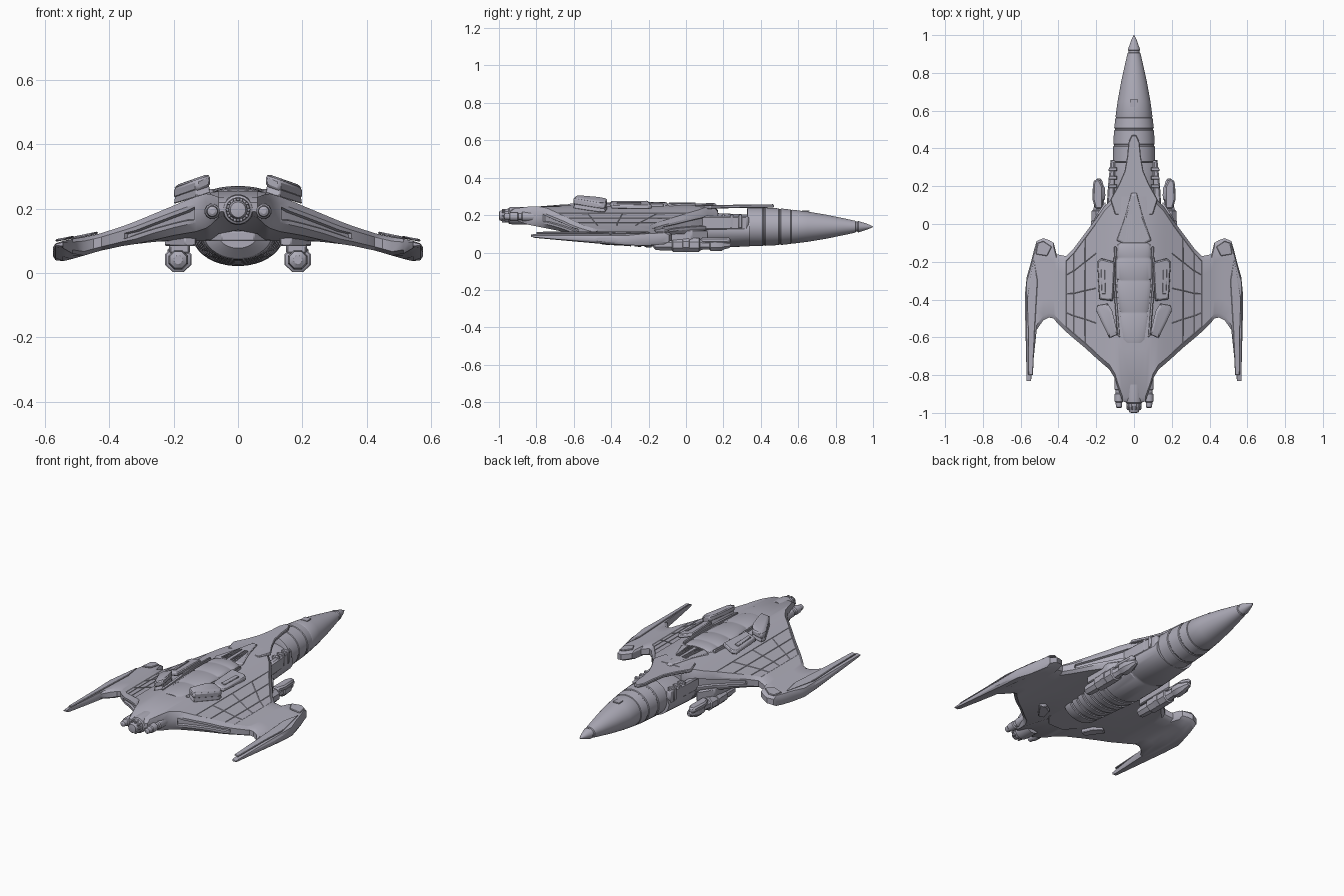
import bpy, bmesh, math
from mathutils import Vector

old_cube = bpy.data.objects.get("Cube")
if old_cube:
    bpy.data.objects.remove(old_cube, do_unlink=True)

hull_grey = bpy.data.materials.new("hull_grey")
hull_grey.use_nodes = True
hull_grey.diffuse_color = (.42, .41, .48, 1)
hull_grey.node_tree.nodes["Principled BSDF"].inputs["Base Color"].default_value = (.42, .41, .48, 1)


def finish(name, bm, mirror=False, bevel=0):
    """Turn a bmesh into a shaded object, optionally mirrored and bevelled."""
    bmesh.ops.recalc_face_normals(bm, faces=bm.faces[:])
    mesh = bpy.data.meshes.new(name)
    bm.to_mesh(mesh)
    bm.free()
    mesh.materials.append(hull_grey)
    mesh.shade_smooth()
    mesh.set_sharp_from_angle(angle=math.radians(30))
    obj = bpy.data.objects.new(name, mesh)
    bpy.context.collection.objects.link(obj)
    if bevel:
        mod = obj.modifiers.new("soft_edges", "BEVEL")
        mod.width, mod.segments, mod.limit_method = bevel, 1, "ANGLE"
    if mirror:
        mod = obj.modifiers.new("other_side", "MIRROR")
        mod.use_clip, mod.merge_threshold = True, .0005
    return obj


def loft(bm, rings):
    """Bridge closed rings of points and cap both ends."""
    rows = [[bm.verts.new(p) for p in ring] for ring in rings]
    count = len(rows[0])
    strips = []
    for a, b in zip(rows, rows[1:]):
        strips.append([bm.faces.new((a[i], a[(i + 1) % count], b[(i + 1) % count], b[i]))
                       for i in range(count)])
    return rows, strips


def turned(name, profile, x=0, z=0, flat=1, sides=32, mirror=False):
    """Body turned about the y axis from (y, radius) pairs, squashed in z by flat."""
    bm = bmesh.new()
    rings = []
    for y, r in profile:
        angles = [math.tau * (i + .5) / sides for i in range(sides)]
        rings.append([(x + r * math.cos(a), y, z + flat * r * math.sin(a)) for a in angles])
    rows, _ = loft(bm, rings)
    bm.faces.new(rows[0])
    bm.faces.new(rows[-1])
    return finish(name, bm, mirror)


def plate(name, outline, base, height, slope=0, mirror=False, bevel=.004, taper=1):
    """Extruded outline; its height falls by slope per unit of |x|."""
    bm = bmesh.new()
    mid = sum((Vector(p) for p in outline), Vector((0, 0))) / len(outline)
    rings = []
    for lift, scale in ((0, 1), (height, taper)):
        points = [mid + (Vector(p) - mid) * scale for p in outline]
        rings.append([(p.x, p.y, base + lift - slope * abs(p.x)) for p in points])
    rows, _ = loft(bm, rings)
    bm.faces.new(rows[0])
    bm.faces.new(rows[1])
    return finish(name, bm, mirror, bevel)


def both_sides(half):
    return half + [(-x, y) for x, y in reversed(half)]


# Wing body: span stations of x, front y, rear y, top z, bottom z
stations = [
    (0, -.95, .17, .256, .12), (.06, -.94, .17, .255, .11), (.085, -.87, .17, .25, .1),
    (.1, -.82, .15, .247, .1), (.13, -.77, .12, .238, .1), (.16, -.745, .09, .227, .1),
    (.2, -.71, .03, .21, .1), (.26, -.655, -.05, .185, .097), (.32, -.605, -.13, .16, .09),
    (.36, -.57, -.17, .145, .084), (.41, -.52, -.16, .129, .073), (.425, -.5, -.1, .124, .07),
    (.45, -.495, -.085, .118, .063), (.48, -.51, -.075, .112, .054),
    (.515, -.56, -.09, .106, .044), (.53, -.7, -.14, .103, .04), (.545, -.83, -.2, .1, .037),
    (.568, -.83, -.28, .092, .04), (.576, -.5, -.36, .08, .05)]


def wing_ring(x, front, rear, top, bottom):
    length = rear - front
    lip = min(.025, length * .2)
    ys = [front, front + lip] + [front + length * k / 4 for k in (1, 2, 3)] + [rear - lip, rear]
    upper, lower = [], []
    for i, y in enumerate(ys):
        edge = .22 if i in (0, len(ys) - 1) else 0
        low = bottom
        if x < .3:
            low += max(0, -.6 - y) * .2
        elif x > .5:
            low += max(0, -.35 - y) * .09
        high = top - (max(0, -.82 - y) * .2 if x < .1 else 0)
        thick = high - low
        upper.append((x, y, high - edge * thick))
        lower.append((x, y, low + edge * thick))
    return upper + lower[::-1]


bm = bmesh.new()
rows, strips = loft(bm, [wing_ring(*s) for s in stations])
bm.faces.new(rows[-1])
bmesh.ops.recalc_face_normals(bm, faces=bm.faces[:])
# Sunken troughs along the leading and trailing edges
for slot, first, last in ((13, 4, 9), (6, 4, 8)):
    edge_faces = [strips[i][slot] for i in range(first, last)]
    bmesh.ops.inset_region(bm, faces=edge_faces, thickness=.012, depth=0)
    bmesh.ops.inset_region(bm, faces=edge_faces, thickness=.004, depth=-.012)
# Shallow wing panels
panels = [strips[i][j] for i in (6, 7, 8) for j in (1, 2, 3, 4)]
bmesh.ops.inset_individual(bm, faces=panels, thickness=.003, depth=-.002)
finish("wing_body", bm, mirror=True)

# Raised tip armour on the outer wing
plate("tip_armour", [(.535, -.8), (.56, -.8), (.562, -.56), (.568, -.4), (.53, -.19), (.51, -.3),
                     (.525, -.56)], .205, .008, .19, True, .003)
plate("tip_shoulder", [(.435, -.12), (.48, -.09), (.51, -.1), (.52, -.16), (.46, -.17)],
      .213, .008, .21, True, .003)

# Spine bridging from the body to the tail, open underneath
spine = [(.012, .47), (.03, .43), (.036, .36), (.05, .28), (.08, .21), (.125, .13), (.1, .05)]
plate("spine_bridge", both_sides(spine), .241, .018, .06)
spine_ridge = [(.015, .17), (.05, .04), (.095, -.09), (.06, -.11)]
plate("spine_ridge", both_sides(spine_ridge), .25, .015, .06, taper=.9)
for i in range(3):
    plate("spine_vent", [(.012 + i * .014, -.09), (.019 + i * .014, -.09),
                         (.015 + i * .008, .05), (.01 + i * .008, .05)], .262, .007, .06, True, 0)

# Dorsal canopy with banded steps
turned("dorsal_canopy", [(-.63, .05), (-.61, .066), (-.48, .078), (-.475, .074), (-.465, .074),
                         (-.46, .08), (-.31, .092), (-.305, .088), (-.295, .088), (-.29, .095),
                         (-.19, .095), (-.185, .09), (-.175, .09), (-.17, .094), (-.11, .088),
                         (-.1, .075)], z=.246, flat=.26)
plate("canopy_rail", [(.075, -.6), (.088, -.59), (.112, -.3), (.105, -.12), (.092, -.12), (.098, -.3)],
      .24, .022, 0, True, .003)

# Shoulder blocks and tilted pods on the back
plate("shoulder_block", [(.11, -.41), (.185, -.4), (.195, -.2), (.175, -.18), (.1, -.2)],
      .285, .022, .28, True, .005, .95)
plate("shoulder_bar", [(.15, -.37), (.17, -.37), (.175, -.24), (.155, -.24)], .306, .008, .28, True, .002)
pod = [(.085, -.585), (.13, -.605), (.2, -.46), (.195, -.43), (.14, -.42), (.115, -.46)]
plate("pod_foot", pod, .275, .03, .3, True, .003, .9)
plate("pod_body", pod, .3, .036, .35, True, .008)
plate("pod_lid", pod, .334, .007, .35, True, .003, .75)

# Belly drum with stepped ribs
belly = [(-.49, .06), (-.46, .105)]
for i in range(6):
    y, r = -.44 + i * .055, .112 + i * .005
    belly += [(y, r), (y + .035, r + .003), (y + .037, r - .005), (y + .053, r - .005)]
belly += [(-.1, .142), (.1, .14), (.105, .136), (.12, .136), (.125, .139), (.34, .125)]
turned("belly_drum", belly, z=.118, flat=.68, sides=40)

# Tapered tail cone with seams
tail = [(.325, .1), (.33, .112), (.41, .111), (.414, .107), (.42, .107), (.424, .11),
        (.495, .106), (.499, .102), (.505, .102), (.509, .105), (.56, .099), (.563, .096),
        (.57, .098), (.65, .087), (.75, .069), (.85, .047), (.905, .034), (.908, .029),
        (.918, .029), (.921, .033), (.93, .03), (.97, .016), (.99, .007), (1, .001)]
turned("tail_cone", tail, z=.138, flat=.93, sides=40)
plate("tail_hatch", both_sides([(.02, .62), (.02, .66)]), .219, .006, 0, bevel=0)
plate("tail_side_beam", [(.105, .1), (.145, .08), (.138, .2), (.125, .33), (.1, .34)],
      .12, .075, 0, True, .008)
for i in range(3):
    plate("beam_rib", [(.09, .19 + i * .045), (.136, .19 + i * .045), (.132, .21 + i * .045),
                       (.09, .21 + i * .045)], .13, .072, 0, True, .003)

# Underslung engines and pylons
engine = [(-.175, .014), (-.165, .028), (-.13, .033), (-.075, .033), (-.07, .041), (.07, .041),
          (.075, .033), (.09, .028), (.125, .028), (.13, .034), (.15, .037), (.19, .035),
          (.205, .026), (.23, .019), (.24, .01)]
turned("engine", engine, x=.186, z=.041, sides=8, mirror=True)
turned("engine_collar", [(-.02, .038), (-.015, .045), (.015, .045), (.02, .038)],
       x=.186, z=.042, flat=.93, sides=8, mirror=True)
plate("engine_pylon", [(.15, -.14), (.215, -.14), (.21, .03), (.15, .12)], .06, .06, 0, True, .006)
plate("engine_upper_pod", [(.165, .08), (.205, .08), (.22, .13), (.215, .23), (.185, .24), (.165, .2)],
      .05, .03, 0, True, .008)

# Head barrels at the front, with clamps
turned("centre_barrel", [(-1, .012), (-.998, .024), (-.985, .029), (-.97, .03), (-.968, .036),
                         (-.95, .038), (-.945, .045), (-.92, .048), (-.85, .048)],
       z=.197, sides=20)
for i in range(10):
    a = math.tau * i / 10
    turned("barrel_stud", [(-.985, .004), (-.98, .006), (-.94, .006)],
           x=.033 * math.cos(a), z=.197 + .033 * math.sin(a), sides=8)
turned("side_barrel", [(-.975, .008), (-.97, .016), (-.945, .018), (-.94, .023), (-.9, .024),
                       (-.895, .018), (-.88, .018), (-.875, .025), (-.8, .025)],
       x=.08, z=.192, sides=12, mirror=True)

# Underside pads and vents
plate("belly_pad", [(.13, -.6), (.165, -.61), (.23, -.52), (.2, -.5), (.15, -.53)],
      .084, .03, 0, True, .004)
plate("belly_keel", both_sides([(.05, -.66), (.1, -.6), (.12, -.46)]), .1, .03)
